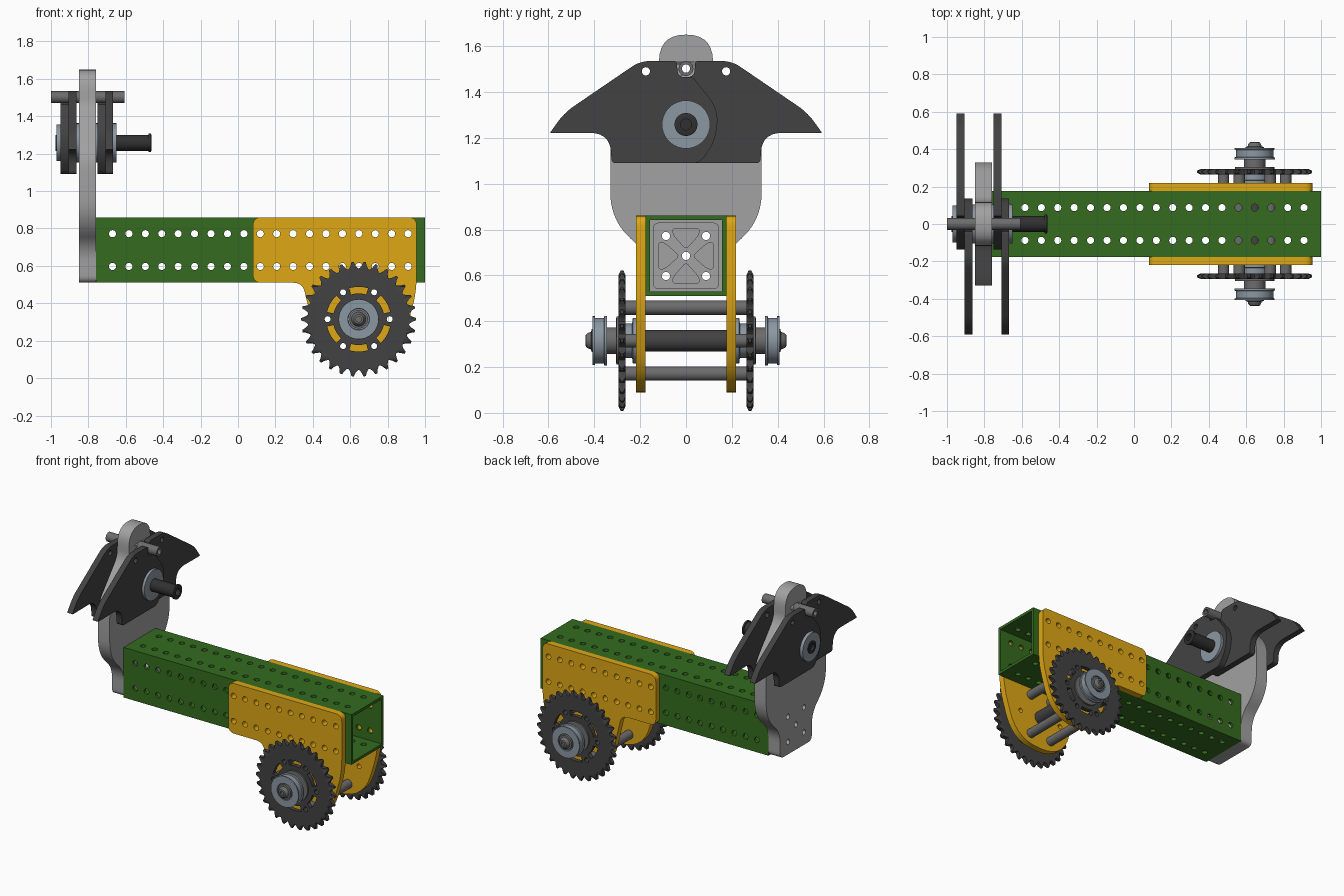
import bpy, bmesh
from math import sin, cos, pi, radians
from mathutils import Vector

if "Cube" in bpy.data.objects:
    bpy.data.objects.remove(bpy.data.objects["Cube"])

COLORS = {"green": (0.035, 0.15, 0.014), "yellow": (0.74, 0.39, 0.008), "dark": (0.055, 0.055, 0.057),
          "mid": (0.15, 0.15, 0.15), "light": (0.36, 0.36, 0.36), "steel": (0.26, 0.31, 0.36),
          "black": (0.03, 0.03, 0.03)}
MATS = {}
for key, c in COLORS.items():
    MATS[key] = bpy.data.materials.new(key)
    MATS[key].diffuse_color = (*c, 1)


def place(axis, u, v, t):
    """Map profile coordinates (u, v) and depth t to world space."""
    return {"x": (t, u, v), "y": (u, t, v), "z": (u, v, t)}[axis]


def finish(name, bm, color):
    bmesh.ops.remove_doubles(bm, verts=bm.verts, dist=1e-4)
    bmesh.ops.recalc_face_normals(bm, faces=bm.faces)
    me = bpy.data.meshes.new(name)
    bm.to_mesh(me)
    bm.free()
    me.materials.append(MATS[color])
    ob = bpy.data.objects.new(name, me)
    bpy.context.collection.objects.link(ob)
    return ob


def circle(u, v, r, n=24):
    return [(u + r * cos(2 * pi * i / n), v + r * sin(2 * pi * i / n)) for i in range(n)]


def rounded(corners, n=7):
    """Polygon of (u, v, setback) with each corner rounded by a small curve."""
    out = []
    for i, (u, v, d) in enumerate(corners):
        p = Vector((u, v))
        if d == 0:
            out.append((u, v))
            continue
        a = p + (Vector(corners[i - 1][:2]) - p).normalized() * d
        b = p + (Vector(corners[(i + 1) % len(corners)][:2]) - p).normalized() * d
        for k in range(n + 1):
            t = k / n
            q = a * (1 - t) ** 2 + p * 2 * t * (1 - t) + b * t * t
            if not out or (q - Vector(out[-1])).length > 0.001:
                out.append(tuple(q))
    if (Vector(out[0]) - Vector(out[-1])).length < 0.001:
        out.pop()
    return out


def plate(name, axis, outer, holes, t0, t1, color):
    """Extruded outline with holes, between depths t0 and t1."""
    cu = bpy.data.curves.new("outline", "CURVE")
    cu.dimensions, cu.fill_mode, cu.extrude = "2D", "BOTH", 0.5
    for pts in [outer] + holes:
        sp = cu.splines.new("POLY")
        sp.points.add(len(pts) - 1)
        for p, (u, v) in zip(sp.points, pts):
            p.co = (u, v, 0, 1)
        sp.use_cyclic_u = True
    tmp = bpy.data.objects.new("outline", cu)
    bpy.context.collection.objects.link(tmp)
    me = bpy.data.meshes.new_from_object(tmp.evaluated_get(bpy.context.evaluated_depsgraph_get()))
    bm = bmesh.new()
    bm.from_mesh(me)
    bpy.data.objects.remove(tmp)
    bpy.data.curves.remove(cu)
    bpy.data.meshes.remove(me)
    for v in bm.verts:
        v.co = place(axis, v.co.x, v.co.y, t0 + (v.co.z + 0.5) * (t1 - t0))
    return finish(name, bm, color)


def lathe(name, axis, center, profile, color, n=40):
    """Revolve (radius, depth) points about an axis."""
    bm = bmesh.new()
    rings = [[bm.verts.new(place(axis, u, v, t)) for u, v in circle(*center, r, n)] for r, t in profile]
    for a, b in zip(rings, rings[1:]):
        for i in range(n):
            bm.faces.new((a[i - 1], a[i], b[i], b[i - 1]))
    for (r, _), ring in zip((profile[0], profile[-1]), (rings[0], rings[-1])):
        if r > 0:
            bm.faces.new(ring)
    return finish(name, bm, color)


# Square green tube: four drilled walls
HX = [-0.671 + 0.0878 * i for i in range(19)]
ZS = (0.597, 0.772)
side = [(-0.76, 0.51), (1, 0.51), (1, 0.86), (-0.76, 0.86)]
flat = [(-0.76, -0.157), (1, -0.157), (1, 0.157), (-0.76, 0.157)]
side_holes = [circle(x, z, 0.019, 20) for x in HX for z in ZS]
flat_holes = [circle(x, y, 0.019, 20) for x in HX for y in (-0.0875, 0.0875)]
for s, nm in ((-1, "front"), (1, "back")):
    plate("tube_wall_" + nm, "y", side, side_holes, s * 0.157, s * 0.176, "green")
plate("tube_wall_bottom", "z", flat, flat_holes, 0.51, 0.529, "green")
plate("tube_wall_top", "z", flat, flat_holes, 0.841, 0.86, "green")

# Sprocket carrier plates, sprockets and hubs, on both sides
C = (0.645, 0.315)
bolts = [(C[0] + 0.166 * cos(k * pi / 3), C[1] + 0.166 * sin(k * pi / 3)) for k in range(6)]
bolt_holes = [circle(*b, 0.016, 20) for b in bolts]
carrier = rounded([(0.08, 0.86, 0.045), (0.955, 0.86, 0.045), (0.955, 0.45, 0.1), (0.845, 0.09, 0.19),
                   (0.445, 0.09, 0.19), (0.345, 0.51, 0.05), (0.08, 0.51, 0.045)])
carrier_holes = [circle(x, z, 0.019, 20) for x in HX if 0.09 < x < 0.95 for z in ZS]
slots = []
for k in range(6):
    arc = [radians(30 + 60 * k - 17 + 34 * i / 6) for i in range(7)]
    slots.append([(C[0] + r * cos(a), C[1] + r * sin(a)) for r, seq in ((0.138, arc), (0.173, arc[::-1])) for a in seq])
TEETH = 30
teeth = [(C[0] + r * cos((k + f) * 2 * pi / TEETH), C[1] + r * sin((k + f) * 2 * pi / TEETH))
         for k in range(TEETH)
         for f, r in ((-0.4, 0.274), (-0.22, 0.288), (-0.1, 0.307), (0.1, 0.307), (0.22, 0.288), (0.4, 0.274), (0.5, 0.271))]
for s, nm in ((-1, "front"), (1, "back")):
    plate("carrier_plate_" + nm, "y", carrier, carrier_holes + bolt_holes, s * 0.176, s * 0.219, "yellow")
    plate("sprocket_disc_" + nm, "y", circle(*C, 0.262, 60), slots + bolt_holes, s * 0.264, s * 0.294, "dark")
    ring = plate("sprocket_teeth_" + nm, "y", teeth, [circle(*C, 0.262, 60)], s * 0.264, s * 0.294, "dark")
    for v in ring.data.vertices:  # taper the tooth tips
        if (Vector((v.co.x, v.co.z)) - Vector(C)).length > 0.3:
            v.co.y = s * 0.279 + (v.co.y - s * 0.279) * 0.4
    for nm2, color, prof in (
        ("inner_bearing_", "steel", [(0, 0.215), (0.1, 0.215), (0.1, 0.232), (0.075, 0.235), (0.075, 0.265), (0, 0.265)]),
        ("hub_", "mid", [(0, 0.29), (0.105, 0.29), (0.105, 0.304), (0.058, 0.306), (0.058, 0.346), (0, 0.346)]),
        ("outer_bearing_", "steel", [(0, 0.345), (0.108, 0.345), (0.108, 0.356), (0.1, 0.358), (0.1, 0.396),
                                     (0.107, 0.398), (0.107, 0.407), (0.058, 0.407), (0.056, 0.395), (0, 0.395)]),
        ("axle_bolt_", "mid", [(0, 0.39), (0.05, 0.39), (0.05, 0.412), (0.038, 0.414), (0.034, 0.427),
                               (0.026, 0.437), (0.015, 0.439), (0.015, 0.425), (0, 0.425)])):
        lathe(nm2 + nm, "y", C, [(r, s * t) for r, t in prof], color)
    for k in (0, 3):
        plate(f"spacer_{nm}_{k}", "y", circle(*bolts[k], 0.03), [bolt_holes[k]], s * 0.219, s * 0.264, "mid")

# Axle and long standoffs
lathe("wheel_axle", "y", C, [(0, -0.4), (0.047, -0.4), (0.047, 0.4), (0, 0.4)], "dark")
for k in (1, 2, 4, 5):
    plate(f"standoff_{k}", "y", circle(*bolts[k], 0.031), [bolt_holes[k]], -0.264, 0.264, "mid")

# Upright end plate and pocketed plug inside the tube
half = [(0.115, 1.65, 0.114), (0.12, 1.45, 0.05), (0.33, 1.2, 0.08), (0.33, 0.84, 0.12), (0.175, 0.70, 0.08), (0.175, 0.51, 0.04)]
upright = rounded(half + [(-y, z, d) for y, z, d in half[::-1]])
screws = [circle(y, z, 0.018, 20) for y in (-0.0875, 0.0875) for z in ZS] + [circle(0, 0.685, 0.018, 20)]
plate("upright_end_plate", "x", upright, screws, -0.85, -0.76, "light")
pockets = []
for k in range(4):
    c, s = cos(k * pi / 2), sin(k * pi / 2)
    tri = rounded([(-0.065, 0.12, 0.025), (0.065, 0.12, 0.025), (0.05, 0.085, 0.015), (0, 0.03, 0.015), (-0.05, 0.085, 0.015)], 4)
    pockets.append([(u * c - v * s, 0.685 + u * s + v * c) for u, v in tri])
q = 0.145
plug = rounded([(-q, 0.685 - q, 0.03), (q, 0.685 - q, 0.03), (q, 0.685 + q, 0.03), (-q, 0.685 + q, 0.03)])
plate("tube_plug", "x", plug, screws + pockets, -0.76, -0.70, "light")

# Four hook plates, alternating sides
hook = [(-0.595, 1.22, 0.01), (-0.53, 1.31, 0.05), (-0.2, 1.535, 0.045), (-0.04, 1.535, 0.015), (-0.036, 1.465, 0.03),
        (0.03, 1.465, 0.01), (0.145, 1.32, 0.07), (0.125, 1.18, 0.05), (0.06, 1.09, 0.03), (-0.325, 1.09, 0.02), (-0.33, 1.222, 0.09)]
for i, (x, s) in enumerate(((-0.948, -1), (-0.905, 1), (-0.75, -1), (-0.709, 1))):
    pts = rounded([(s * y, z, d) for y, z, d in hook])
    plate(f"hook_plate_{i + 1}", "x", pts, [circle(-0.175 * s, 1.49, 0.018)], x, x + 0.041, "dark")

# Pivot shaft, its bearings and the stop rod
P = (0, 1.258)
lathe("pivot_shaft", "x", P, [(0, -0.955), (0.025, -0.955), (0.025, -0.975), (0.043, -0.975), (0.043, -0.478), (0.05, -0.478),
                              (0.05, -0.466), (0.042, -0.463), (0.024, -0.463), (0.024, -0.51), (0, -0.51)], "black")
for i, (a, b, r) in enumerate(((-0.97, -0.948, 0.098), (-0.865, -0.85, 0.105), (-0.76, -0.75, 0.105), (-0.668, -0.65, 0.105))):
    plate(f"pivot_bearing_{i + 1}", "x", circle(*P, r, 40), [circle(*P, 0.043, 40)], a, b, "steel")
plate("stop_rod", "x", circle(0, 1.502, 0.032, 28), [circle(0, 1.502, 0.018)], -1.0, -0.607, "mid")
# Cut the rod passage through the upright
cut = plate("rod_cutter", "x", circle(0, 1.502, 0.031), [], -0.9, -0.7, "mid")
cut.hide_render = True
cut.hide_set(True)
mod = bpy.data.objects["upright_end_plate"].modifiers.new("rod_hole", "BOOLEAN")
mod.object, mod.operation, mod.solver = cut, "DIFFERENCE", "EXACT"

# Smooth round surfaces, keep edges sharp
bpy.ops.object.select_all(action="DESELECT")
for ob in bpy.context.scene.objects:
    if ob is not cut and ob.type == "MESH" and ob.name != "rod_cutter":
        ob.select_set(True)
        bpy.context.view_layer.objects.active = ob
bpy.ops.object.shade_smooth_by_angle(angle=radians(32))

for m in bpy.data.materials:
    if m.users and not m.is_grease_pencil:
        m.use_nodes = True
        m.node_tree.nodes["Principled BSDF"].inputs["Base Color"].default_value = m.diffuse_color
